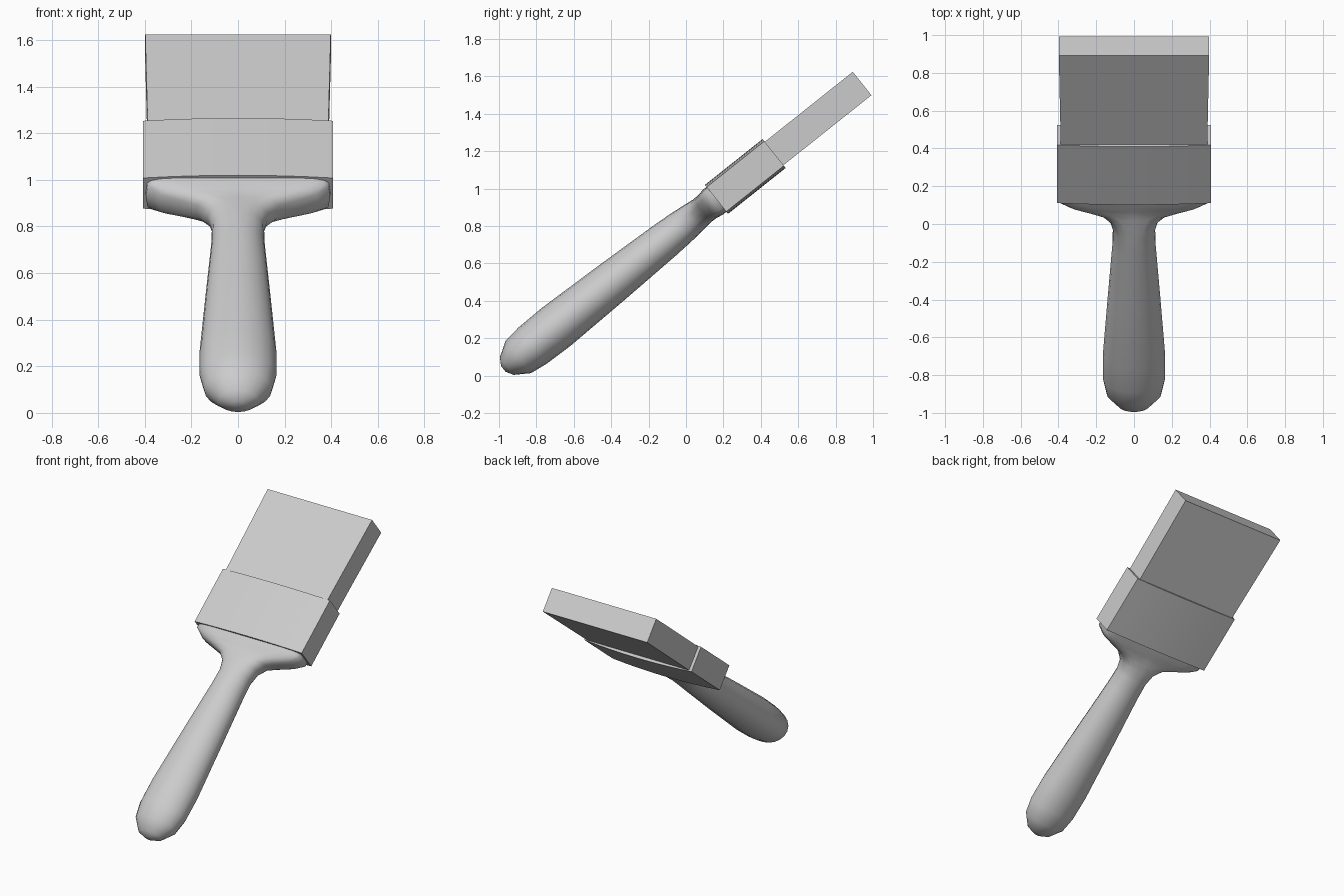
import bpy, bmesh, math
from math import cos, sin, pi, copysign, radians

cube = bpy.data.objects.get("Cube")
if cube:
    bpy.data.objects.remove(cube, do_unlink=True)

TILT = radians(38.5)   # the brush leans back; parts are built along local y
AXIS = 0.636           # local height of the brush axis

grey = bpy.data.materials.new("plain_grey")
grey.use_nodes = True
grey.diffuse_color = (0.6, 0.6, 0.6, 1)
grey.node_tree.nodes["Principled BSDF"].inputs["Base Color"].default_value = (0.6, 0.6, 0.6, 1)


def loft(name, rings, angle):
    """Skin a list of equal-length point rings and cap both ends."""
    bm = bmesh.new()
    loops = [[bm.verts.new((x, y, z + AXIS)) for x, y, z in ring] for ring in rings]
    count = len(loops[0])
    for a, b in zip(loops, loops[1:]):
        for i in range(count):
            j = (i + 1) % count
            bm.faces.new((a[i], a[j], b[j], b[i]))
    bm.faces.new(loops[0])
    bm.faces.new(loops[-1])
    bmesh.ops.recalc_face_normals(bm, faces=bm.faces)
    mesh = bpy.data.meshes.new(name)
    bm.to_mesh(mesh)
    bm.free()
    mesh.materials.append(grey)
    obj = bpy.data.objects.new(name, mesh)
    bpy.context.collection.objects.link(obj)
    obj.rotation_euler.x = TILT
    bpy.ops.object.select_all(action='DESELECT')
    obj.select_set(True)
    bpy.context.view_layer.objects.active = obj
    bpy.ops.object.shade_smooth_by_angle(angle=radians(angle))
    return obj


def oval(y, rx, rz, square, sides=20):
    """Cross-section from ellipse (square=1) to boxy (square near 0)."""
    def power(v):
        return copysign(abs(v) ** square, v) if abs(v) > 1e-6 else 0
    return [(rx * power(cos(t)), y, rz * power(sin(t)))
            for t in (2 * pi * i / sides for i in range(sides))]


def bowed(y, rx, edge, middle, steps=8):
    """Flat-sided section whose broad faces bulge gently."""
    xs = [-1 + 2 * i / steps for i in range(steps + 1)]
    top = [(rx * x, y, edge + (middle - edge) * (1 - x * x)) for x in xs]
    return top + [(x, y, -z) for x, y, z in reversed(top)]


# Handle: rounded grip, slim neck and flared flat shoulder
handle_sections = [
    (-0.742, 0.025, 0.02, 1), (-0.718, 0.085, 0.06, 1), (-0.64, 0.145, 0.11, 1),
    (-0.54, 0.165, 0.123, 1), (-0.38, 0.165, 0.127, 1), (0, 0.14, 0.115, 1),
    (0.36, 0.115, 0.1, 1), (0.47, 0.112, 0.093, 0.95), (0.54, 0.13, 0.086, 0.85),
    (0.59, 0.18, 0.08, 0.75), (0.615, 0.25, 0.077, 0.65), (0.65, 0.345, 0.078, 0.5),
    (0.69, 0.395, 0.085, 0.35), (0.78, 0.4, 0.086, 0.3),
]
loft("handle", [oval(*s) for s in handle_sections], 60)

# Metal band
loft("ferrule", [bowed(y, 0.408, 0.084, 0.099) for y in (0.714, 1.108)], 30)

# Bristle block, widening slightly to the tip
loft("bristles", [bowed(y, rx, 0.08, 0.08, 1)
                  for y, rx in ((1.0, 0.386), (1.709, 0.398))], 30)
